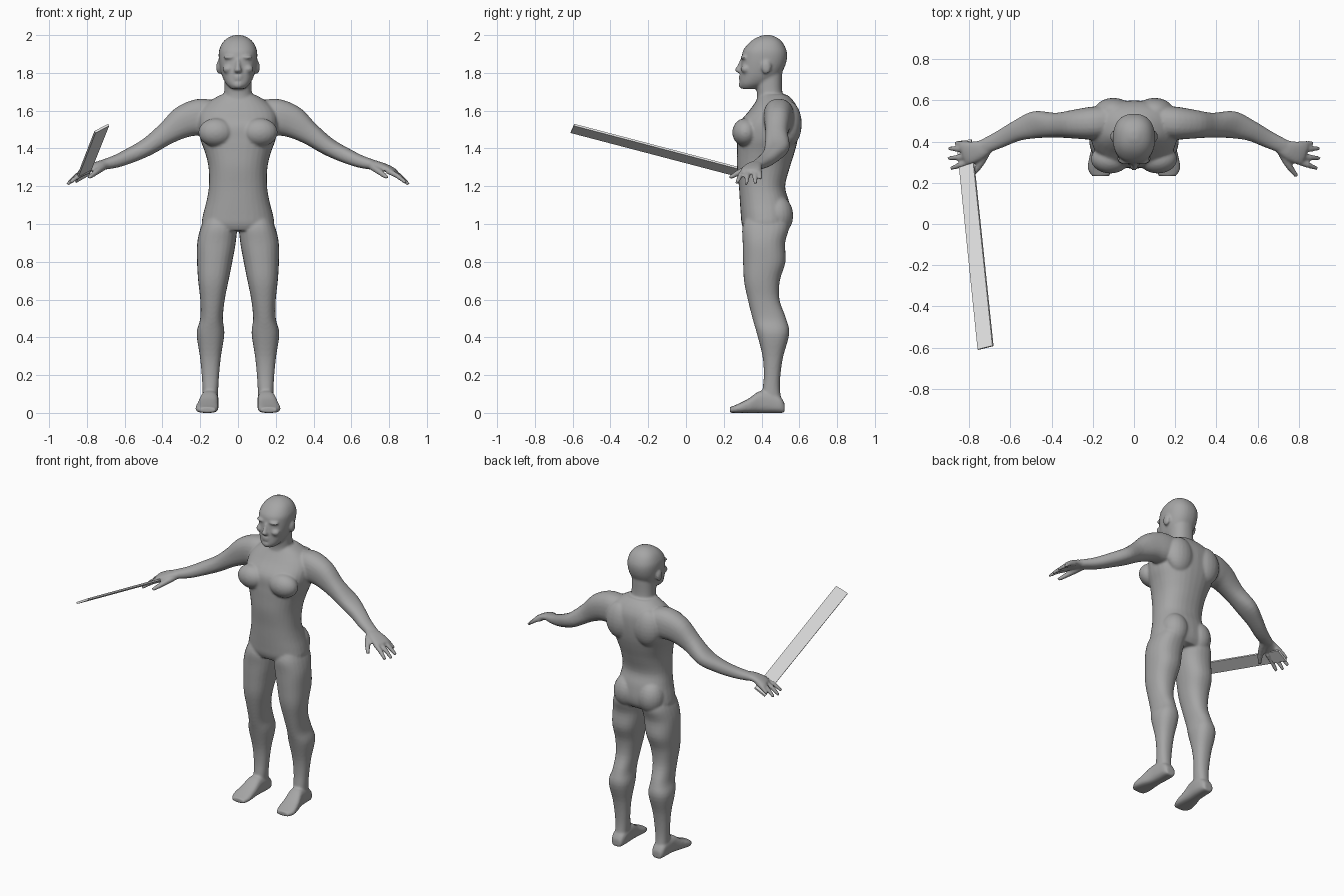
import bpy, bmesh, math
from mathutils import Vector, Matrix


def material(name, rgb):
    m = bpy.data.materials.new(name)
    m.diffuse_color = (*rgb, 1)
    return m


skin_grey = material("body grey", (0.38, 0.38, 0.38))
blade_grey = material("blade light grey", (0.8, 0.8, 0.8))

bm = bmesh.new()


def spline(a, b, c, d, t):
    return 0.5 * (2 * b + (c - a) * t + (2 * a - 5 * b + 4 * c - d) * t * t
                  + (3 * b - a - 3 * c + d) * t ** 3)


def loft(rings, side=1, n=24, power=2.3, steps=4):
    """Closed skin through (centre, u axis, v axis) rings, smoothed along its length."""
    rings = [[Vector(v) for v in r] for r in rings]
    dense = []
    for i in range(len(rings) - 1):
        q = [rings[max(0, min(len(rings) - 1, i + k))] for k in (-1, 0, 1, 2)]
        for s in range(steps):
            dense.append([spline(*(r[j] for r in q), s / steps) for j in range(3)])
    dense.append(rings[-1])
    loops = []
    for c, u, v in dense:
        loop = []
        for k in range(n):
            a = 2 * math.pi * k / n
            ca, sa = math.cos(a), math.sin(a)
            p = c + u * math.copysign(abs(ca) ** (2 / power), ca) \
                  + v * math.copysign(abs(sa) ** (2 / power), sa)
            loop.append(bm.verts.new((p.x * side, p.y, p.z)))
        loops.append(loop)
    for a, b in zip(loops, loops[1:]):
        for k in range(n):
            bm.faces.new((a[k], a[(k + 1) % n], b[(k + 1) % n], b[k]))
    bm.faces.new(loops[0])
    bm.faces.new(loops[-1])


def stack(rows):
    """Horizontal rings from (z, x min, x max, y front, y back)."""
    return [(((a + b) / 2, (f + k) / 2, z), ((b - a) / 2, 0, 0), (0, (k - f) / 2, 0))
            for z, a, b, f, k in rows]


def centred(rows):
    return stack([(z, -w, w, f, k) for z, w, f, k in rows])


def tube(rows, side, **kw):
    """Limb through (x, y, z, half height, half depth)."""
    pts = [Vector(r[:3]) for r in rows]
    rings = []
    for i, r in enumerate(rows):
        d = (pts[min(i + 1, len(pts) - 1)] - pts[max(i - 1, 0)]).normalized()
        h = d.cross(Vector((0, 0, 1))).normalized()
        rings.append((pts[i], h * r[4], h.cross(d) * r[3]))
    loft(rings, side, **kw)


def blob(centre, radii):
    bmesh.ops.create_uvsphere(bm, u_segments=20, v_segments=14, radius=1,
                              matrix=Matrix.Translation(centre) @ Matrix.Diagonal((*radii, 1)))


# Torso
loft(centred([
    (0.965, .17, .31, .53), (1.0, .192, .295, .55), (1.05, .185, .29, .555),
    (1.12, .167, .285, .545), (1.2, .154, .28, .525), (1.3, .156, .27, .55),
    (1.38, .175, .27, .575), (1.45, .2, .272, .592), (1.53, .21, .28, .6),
    (1.6, .2, .335, .595), (1.65, .15, .37, .57), (1.685, .09, .39, .535)]), n=32)
# Neck
loft(centred([(1.58, .085, .37, .55), (1.66, .08, .375, .53), (1.7, .073, .375, .51),
              (1.8, .072, .36, .51)]))
# Head
loft(centred([
    (1.715, .035, .295, .37), (1.74, .062, .285, .43), (1.78, .083, .287, .49),
    (1.83, .096, .29, .522), (1.88, .102, .295, .535), (1.92, .1, .303, .532),
    (1.96, .082, .335, .512), (1.985, .055, .37, .485), (2.0, .02, .41, .45)]), n=32)
# Nose, lips and chin
loft(stack([(1.802, -.02, .02, .272, .31), (1.815, -.02, .02, .258, .31),
            (1.84, -.012, .012, .272, .31), (1.875, -.011, .011, .288, .32)]), n=12)
blob((0, .292, 1.783), (.028, .014, .007))
blob((0, .292, 1.769), (.024, .014, .007))
blob((0, .3, 1.737), (.03, .022, .02))

for s in (-1, 1):
    # Brow, cheek and ear
    blob((s * .042, .308, 1.882), (.036, .019, .011))
    blob((s * .052, .315, 1.82), (.03, .024, .022))
    blob((s * .102, .425, 1.83), (.013, .026, .036))
    # Chest, shoulder blade and buttock
    blob((s * .115, .315, 1.485), (.095, .07, .075))
    blob((s * .1, .545, 1.53), (.095, .068, .12))
    blob((s * .088, .485, 1.045), (.085, .083, .105))

    # Leg
    loft(stack([
        (1.04, .04, .17, .32, .53), (.98, .008, .198, .298, .545), (.9, .012, .216, .3, .525),
        (.8, .03, .217, .302, .527), (.7, .05, .211, .307, .497), (.6, .07, .2, .327, .495),
        (.5, .08, .2, .352, .53), (.42, .072, .219, .375, .547), (.3, .09, .202, .405, .515),
        (.2, .1, .192, .412, .5), (.12, .105, .188, .405, .498), (.04, .11, .188, .4, .51)]), s)
    # Foot
    loft([((x, y, top / 2), (w, 0, 0), (0, 0, top / 2)) for y, x, w, top in (
        (.522, .148, .03, .05), (.5, .148, .042, .085), (.45, .148, .046, .11),
        (.39, .152, .048, .115), (.33, .16, .056, .075), (.27, .165, .06, .045),
        (.232, .162, .042, .03))], s, power=2.8)

    # Arm
    tube([(.1, .5, 1.565, .085, .075), (.2, .49, 1.565, .098, .08), (.29, .485, 1.54, .085, .07),
          (.38, .48, 1.478, .06, .06), (.48, .482, 1.408, .047, .066),
          (.57, .452, 1.363, .04, .05), (.65, .412, 1.33, .033, .042),
          (.73, .375, 1.31, .025, .036)], s)
    # Palm
    tube([(.7, .385, 1.315, .024, .034), (.75, .36, 1.307, .022, .046),
          (.8, .345, 1.29, .018, .055), (.83, .335, 1.275, .013, .05)], s)
    # Fingers: knuckle, tip
    for (x, y, z), (tx, ty, tz) in (
            ((.79, .385, 1.287), (.868, .395, 1.24)), ((.8, .36, 1.287), (.9, .367, 1.215)),
            ((.8, .33, 1.282), (.903, .318, 1.21)), ((.79, .305, 1.28), (.89, .27, 1.218))):
        tube([(x, y, z, .014, .015),
              ((x + tx) / 2, (y + ty) / 2, (z + tz) / 2 + .008, .0135, .014),
              (tx, ty, tz, .009, .01)], s, n=12)
    # Thumb
    tube([(.71, .365, 1.305, .018, .022), (.745, .295, 1.28, .017, .018),
          (.79, .232, 1.245, .01, .011)], s, n=12)

bmesh.ops.recalc_face_normals(bm, faces=bm.faces)
mesh = bpy.data.meshes.new("body")
bm.to_mesh(mesh)
bm.free()
body = bpy.data.objects.new("body", mesh)
bpy.context.collection.objects.link(body)
mesh.materials.append(skin_grey)
for p in mesh.polygons:
    p.use_smooth = True

# Fuse the overlapping muscles and limbs into one skin
remesh = body.modifiers.new("fuse", 'REMESH')
remesh.mode = 'VOXEL'
remesh.voxel_size = 0.0075
remesh.use_smooth_shade = True
relax = body.modifiers.new("relax", 'SMOOTH')
relax.factor = 0.5
relax.iterations = 4

# Blade: flat tilted strip held in the hand on the -x side
corners = [Vector(c) for c in ((-.757, -.61, 1.487), (-.685, -.592, 1.525),
                               (-.79, .41, 1.262), (-.86, .4, 1.222))]
up = (corners[1] - corners[0]).cross(corners[3] - corners[0]).normalized() * .006
bb = bmesh.new()
low = [bb.verts.new(c - up) for c in corners]
high = [bb.verts.new(c + up) for c in corners]
bb.faces.new(low)
bb.faces.new(high)
for k in range(4):
    j = (k + 1) % 4
    bb.faces.new((low[k], low[j], high[j], high[k]))
bmesh.ops.recalc_face_normals(bb, faces=bb.faces)
blade_mesh = bpy.data.meshes.new("blade")
bb.to_mesh(blade_mesh)
bb.free()
blade_mesh.materials.append(blade_grey)
bpy.context.collection.objects.link(bpy.data.objects.new("blade", blade_mesh))
